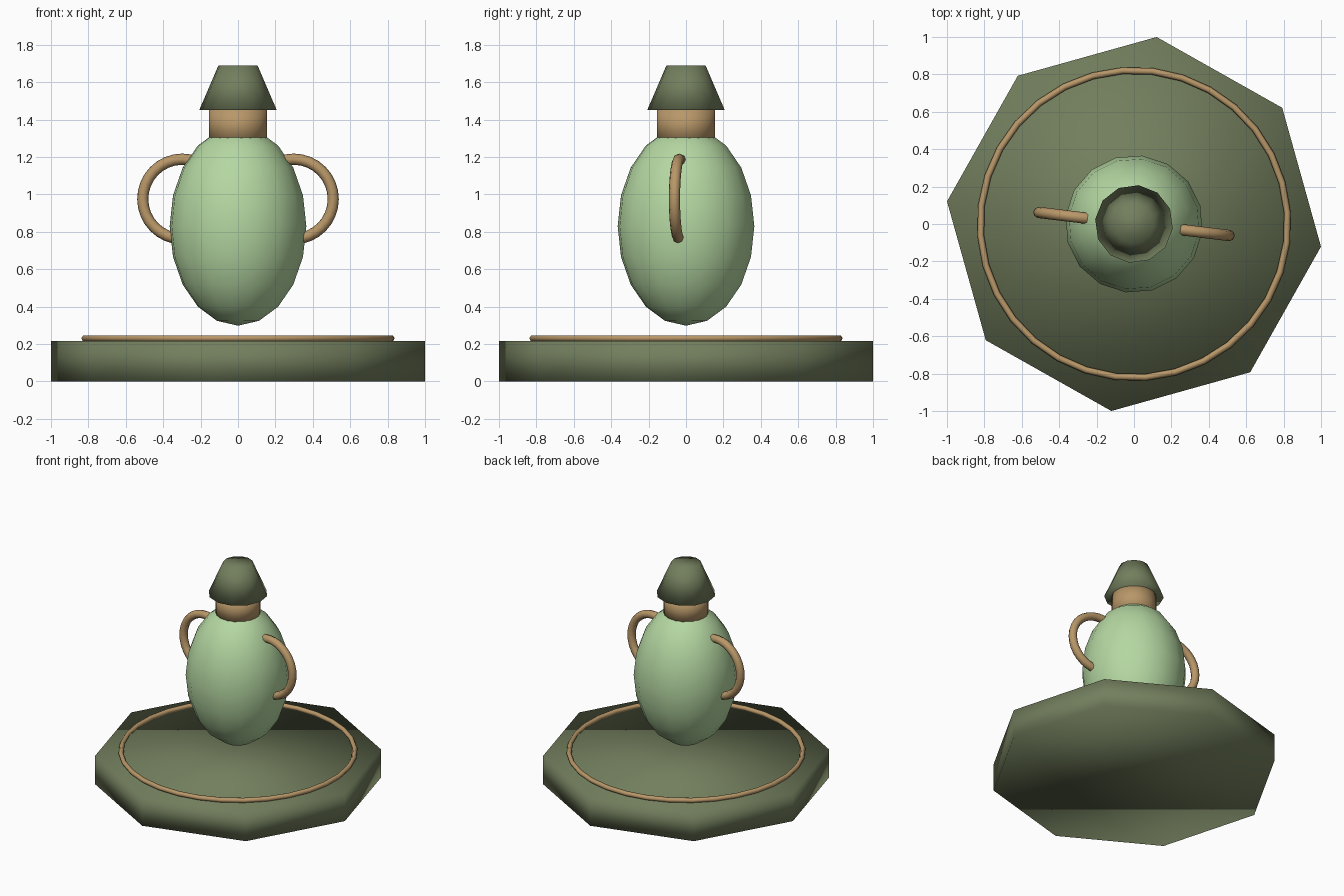
import bpy
from math import radians, pi, cos, sin

if "Cube" in bpy.data.objects:
    bpy.data.objects.remove(bpy.data.objects["Cube"])

TURN = radians(-6.9)  # the whole model is turned slightly about z


def material(name, rgb):
    m = bpy.data.materials.new(name)
    m.diffuse_color = (*rgb, 1)
    m.use_nodes = True
    m.node_tree.nodes["Principled BSDF"].inputs["Base Color"].default_value = m.diffuse_color
    return m


OLIVE = material("olive", (0.17, 0.21, 0.11))
GREEN = material("pale_green", (0.46, 0.68, 0.36))
TAN = material("tan", (0.48, 0.31, 0.14))


def finish(name, mat):
    o = bpy.context.object
    o.name = name
    o.data.materials.append(mat)
    bpy.ops.object.shade_smooth()
    return o


def frustum(name, sides, r1, r2, z1, z2, mat):
    # spun so that one corner lies on the turned x axis
    bpy.ops.mesh.primitive_cone_add(vertices=sides, radius1=r1, radius2=r2, depth=z2 - z1,
                                    location=(0, 0, (z1 + z2) / 2), rotation=(0, 0, TURN))
    return finish(name, mat)


# Octagonal base slab
frustum("base", 8, 1.007, 1.007, 0, 0.215, OLIVE)

# Thin ring inlaid on the base
bpy.ops.mesh.primitive_torus_add(major_segments=32, minor_segments=6, major_radius=0.822,
                                 minor_radius=0.018, location=(0, 0, 0.23), rotation=(0, 0, TURN))
finish("base_ring", TAN)

# Egg-shaped body
bpy.ops.mesh.primitive_uv_sphere_add(segments=16, ring_count=10, radius=1,
                                     location=(0, 0, 0.83), rotation=(0, 0, TURN))
bpy.context.object.scale = (0.368, 0.368, 0.532)
finish("body", GREEN)

# Neck and stopper
frustum("neck", 24, 0.157, 0.157, 1.27, 1.47, TAN)
frustum("stopper", 12, 0.209, 0.105, 1.45, 1.69, OLIVE)

# Ring handles, sunk into the body on both sides
for side, name in ((1, "right_handle"), (-1, "left_handle")):
    bpy.ops.mesh.primitive_torus_add(major_segments=32, minor_segments=8, major_radius=0.213,
                                     minor_radius=0.03,
                                     location=(side * 0.3 * cos(TURN), side * 0.3 * sin(TURN), 0.975),
                                     rotation=(pi / 2, 0, TURN))
    finish(name, TAN)
